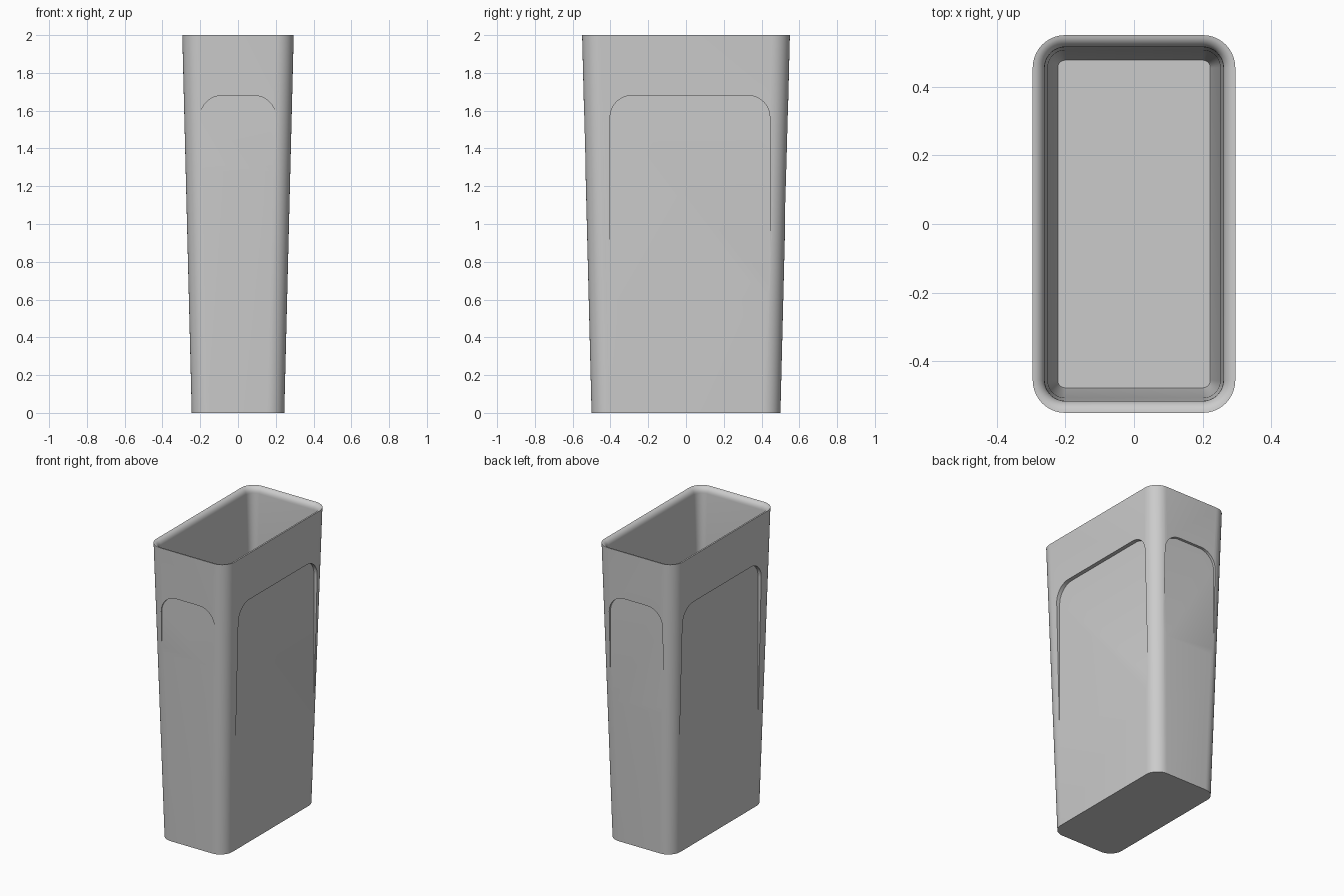
import bpy, bmesh, math

if "Cube" in bpy.data.objects:
    bpy.data.objects.remove(bpy.data.objects["Cube"])

TOP_X, TOP_Y, H = 0.295, 0.55, 2.0


def rounded_loop(bm, inset, z, r, seg=10):
    """Ring of vertices: rounded rectangle inset from the rim outline."""
    cx, cy = TOP_X - inset - r, TOP_Y - inset - r
    ring = []
    for q, (sx, sy) in enumerate(((1, 1), (-1, 1), (-1, -1), (1, -1))):
        for i in range(seg + 1):
            a = math.pi / 2 * (q + i / seg)
            ring.append(bm.verts.new((sx * cx + r * math.cos(a),
                                      sy * cy + r * math.sin(a), z)))
    return ring


def finish(bm, name):
    bmesh.ops.recalc_face_normals(bm, faces=bm.faces)
    me = bpy.data.meshes.new(name)
    bm.to_mesh(me)
    bm.free()
    ob = bpy.data.objects.new(name, me)
    bpy.context.collection.objects.link(ob)
    return ob


# Bin shell: outer wall, rounded lip, inner wall, floor (inset, z, corner radius)
profile = [(0.05, 0.0, 0.09), (0.0, H, 0.095)]
for i in range(1, 7):
    a = math.pi / 2 * i / 6
    d = 0.035 * math.sin(a)
    profile.append((d, H - 0.04 * (1 - math.cos(a)), 0.095 - d))
profile += [(0.044, 1.6, 0.05), (0.068, 0.06, 0.028), (0.073, 0.04, 0.022)]

bm = bmesh.new()
rings = [rounded_loop(bm, *p) for p in profile]
for a, b in zip(rings, rings[1:]):
    n = len(a)
    for i in range(n):
        j = (i + 1) % n
        bm.faces.new((a[i], a[j], b[j], b[i]))
bm.faces.new(rings[0])
bm.faces.new(rings[-1])
shell = finish(bm, "bin_shell")


def panel_cutter(name, axis, sign, plane, lo, hi, top=1.68, r=0.115):
    """Arched-top prism lying outside a vertical plane."""
    pts = [(lo, -0.2), (hi, -0.2)]
    for cx, start in ((hi - r, 0), (lo + r, math.pi / 2)):
        for i in range(11):
            a = start + math.pi / 2 * i / 10
            pts.append((cx + r * math.cos(a), top - r + r * math.sin(a)))
    bm = bmesh.new()
    sides = []
    for depth in (plane, plane + 0.2):
        d = sign * depth
        sides.append([bm.verts.new((d, u, z) if axis == 'X' else (u, d, z))
                      for u, z in pts])
    a, b = sides
    n = len(a)
    for i in range(n):
        j = (i + 1) % n
        bm.faces.new((a[i], a[j], b[j], b[i]))
    bm.faces.new(a)
    bm.faces.new(b)
    ob = finish(bm, name)
    ob.hide_render = True
    return ob


# Recessed panels on all four sides
cutters = [
    panel_cutter("right_panel_cutter", 'X', 1, 0.26, -0.402, 0.444),
    panel_cutter("left_panel_cutter", 'X', -1, 0.26, -0.402, 0.444),
    panel_cutter("front_panel_cutter", 'Y', -1, 0.532, -0.2, 0.2),
    panel_cutter("back_panel_cutter", 'Y', 1, 0.524, -0.2, 0.2),
]
bpy.ops.object.select_all(action='DESELECT')
bpy.context.view_layer.objects.active = shell
shell.select_set(True)
for c in cutters:
    mod = shell.modifiers.new(c.name, 'BOOLEAN')
    mod.operation = 'DIFFERENCE'
    mod.solver = 'EXACT'
    mod.object = c
    bpy.ops.object.modifier_apply(modifier=mod.name)
for c in cutters:
    bpy.data.objects.remove(c, do_unlink=True)

bpy.ops.object.shade_smooth_by_angle(angle=math.radians(30))
